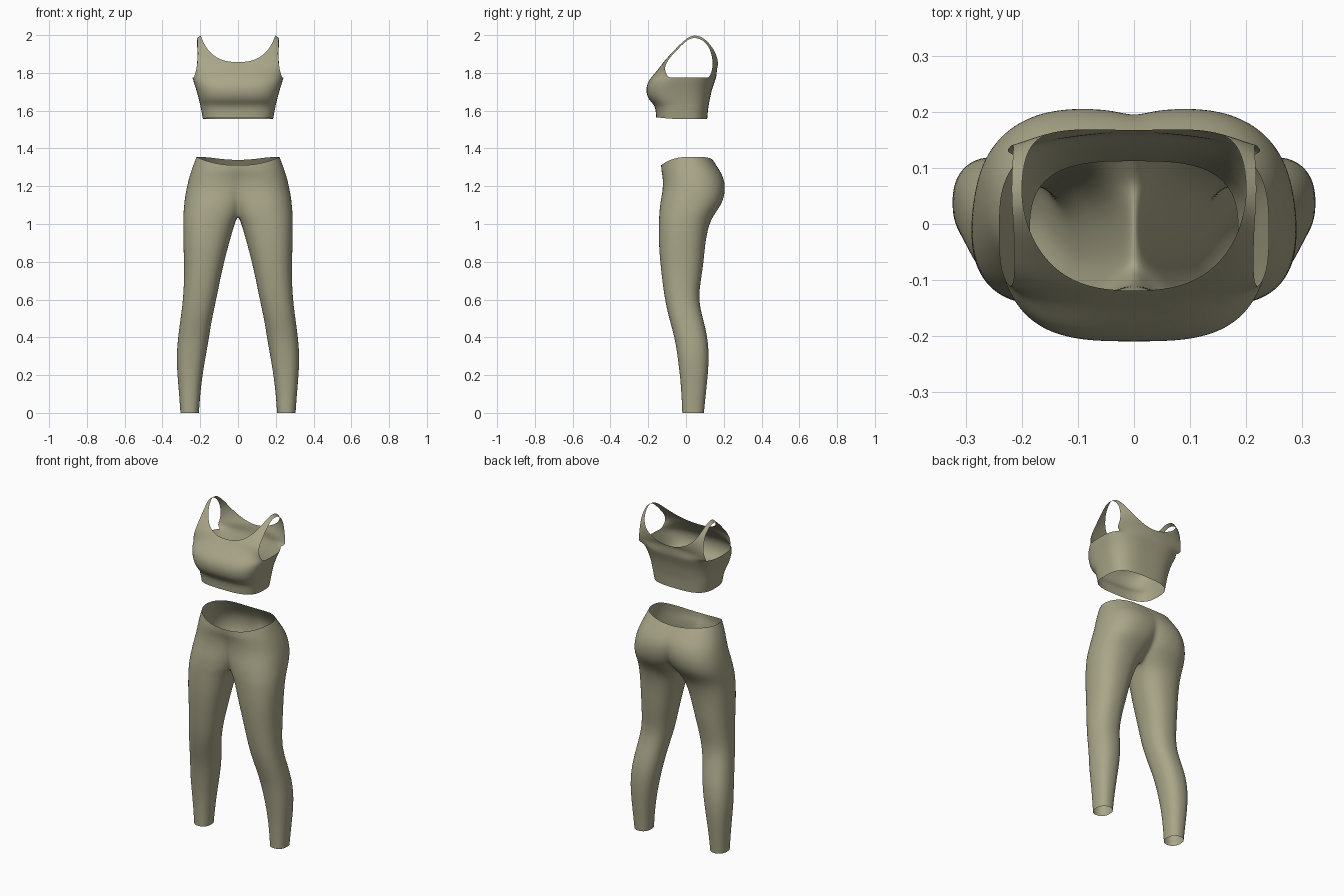
import bpy
import bmesh
from math import sin, cos, radians
from mathutils import Vector

default = bpy.data.objects.get("Cube")
if default:
    bpy.data.objects.remove(default, do_unlink=True)

fabric = bpy.data.materials.new("olive_fabric")
fabric.use_nodes = True
colour = (0.40, 0.38, 0.25, 1)
fabric.diffuse_color = colour
bsdf = fabric.node_tree.nodes["Principled BSDF"]
bsdf.inputs["Base Color"].default_value = colour
bsdf.inputs["Roughness"].default_value = 0.8


def power(value, p):
    """Signed power, used for rounded-box cross-sections."""
    return abs(value) ** p * (1 if value >= 0 else -1)


def steps(start, end, count):
    return [start + (end - start) * i / count for i in range(count + 1)]


def skin(bm, rows, closed=False):
    """Join consecutive rows of points with quads."""
    grid = [[bm.verts.new(p) for p in row] for row in rows]
    for low, high in zip(grid, grid[1:]):
        n = len(low)
        for i in range(n if closed else n - 1):
            k = (i + 1) % n
            bm.faces.new((low[i], low[k], high[k], high[i]))


def finish(name, bm):
    """Weld the half garment, mirror it and smooth it."""
    bmesh.ops.remove_doubles(bm, verts=bm.verts, dist=0.0005)
    bmesh.ops.recalc_face_normals(bm, faces=bm.faces)
    mesh = bpy.data.meshes.new(name)
    bm.to_mesh(mesh)
    bm.free()
    mesh.materials.append(fabric)
    mesh.polygons.foreach_set("use_smooth", [True] * len(mesh.polygons))
    obj = bpy.data.objects.new(name, mesh)
    bpy.context.collection.objects.link(obj)
    mirror = obj.modifiers.new("mirror", "MIRROR")
    mirror.use_clip = True
    mirror.merge_threshold = 0.0005
    smooth = obj.modifiers.new("smooth", "SUBSURF")
    smooth.levels = smooth.render_levels = 2
    return obj


# Leggings: leg stations as height, outer x, inner x, front y, back y
LEG = [
    (0, .305, .207, -.02, .095),
    (.1, .312, .2, -.024, .105),
    (.2, .321, .188, -.032, .116),
    (.3, .326, .171, -.045, .122),
    (.4, .318, .153, -.06, .115),
    (.5, .304, .138, -.09, .09),
    (.6, .291, .115, -.112, .065),
    (.7, .286, .096, -.126, .079),
    (.8, .286, .073, -.137, .094),
    (.9, .29, .047, -.145, .102),
    (1, .291, .018, -.144, .122),
]
# Hip stations as height, outer x, centre-line wrap angle, front y, back y
HIP = [
    (1.05, .29, 60, -.143, .15),
    (1.1, .286, 44, -.139, .187),
    (1.15, .28, 33, -.129, .204),
    (1.2, .27, 25, -.122, .208),
    (1.25, .258, 17, -.124, .198),
    (1.3, .241, 9, -.131, .173),
    (1.355, .22, 0, -.132, .142),
]
CURVE = 0.87
OUTER_STEPS, INNER_STEPS = 24, 6


def leg_ring(z, outer, inner, front, back):
    cx, rx = (outer + inner) / 2, (outer - inner) / 2
    cy, ry = (front + back) / 2, (back - front) / 2
    angles = steps(-150, 150, OUTER_STEPS) + steps(150, 210, INNER_STEPS)[1:-1]
    return [(cx + rx * power(cos(radians(a)), CURVE),
             cy + ry * power(sin(radians(a)), CURVE), z) for a in angles]


def hip_ring(z, outer, wrap, front, back):
    reach = sin(radians(wrap)) ** CURVE
    rx = outer / (1 + reach)
    cy, ry = (front + back) / 2, (back - front) / 2
    tilt = max(0, (z - 1.25) * 10)
    ring = []
    for a in steps(-90 - wrap, 90 + wrap, OUTER_STEPS):
        s, c = sin(radians(a)), cos(radians(a))
        # the waist edge dips at the front and slightly at the back
        dip = .042 * max(0, -s) ** 2 + .015 * max(0, s) ** 6
        ring.append(Vector((max(0, rx * (reach + power(c, CURVE))),
                            cy + ry * power(s, CURVE), z - tilt * dip)))
    ring[0].x = ring[-1].x = 0
    return ring


bm = bmesh.new()
hips = [hip_ring(*station) for station in HIP]
gusset = [hips[0][-1].lerp(hips[0][0], f) for f in steps(0, 1, INNER_STEPS)][1:-1]
skin(bm, [leg_ring(*station) for station in LEG] + [hips[0] + gusset], closed=True)
skin(bm, hips)
finish("leggings", bm)

# Top: chest band stations as height, half width, front y, back y
BAND = [
    (1.555, .186, -.158, .112),
    (1.6, .194, -.16, .116),
    (1.63, .2, -.168, .12),
    (1.655, .206, -.194, .125),
    (1.685, .214, -.208, .131),
    (1.72, .224, -.211, .14),
    (1.75, .234, -.202, .151),
    (1.775, .241, -.185, .16),
]
# Neckline edge and armhole edge, from the chest over the shoulder to the back
NECK = [
    (0, -.15, 1.815), (0, -.12, 1.855), (.07, -.116, 1.861),
    (.125, -.094, 1.886), (.16, -.06, 1.922), (.182, -.025, 1.958),
    (.195, .015, 1.991), (.2, .045, 2), (.2, .085, 1.992),
    (.192, .125, 1.955), (.175, .152, 1.915), (.14, .167, 1.877),
    (.07, .17, 1.842), (0, .166, 1.832), (0, .163, 1.803),
]
ARMHOLE = [
    (.224, -.11, 1.803), (.218, -.112, 1.832), (.214, -.1, 1.86),
    (.213, -.079, 1.888), (.213, -.052, 1.916), (.214, -.015, 1.955),
    (.216, .015, 1.979), (.218, .045, 1.987), (.218, .08, 1.979),
    (.216, .115, 1.95), (.215, .134, 1.905), (.215, .141, 1.865),
    (.218, .141, 1.835), (.222, .136, 1.808), (.229, .128, 1.787),
]
PANEL_STEPS = 12
BOXY = 0.65
band_angles = (steps(-90, -18, PANEL_STEPS) + steps(-18, 41, 10)[1:-1]
               + steps(41, 90, PANEL_STEPS))


def band_ring(z, width, front, back):
    cy, ry = (front + back) / 2, (back - front) / 2
    ring = []
    for a in band_angles:
        s, c = sin(radians(a)), cos(radians(a))
        # the hem is a little higher at the front
        lift = .01 * max(0, -s) if z < 1.56 else 0
        ring.append(Vector((width * power(c, BOXY),
                            cy + ry * power(s, BOXY), z + lift)))
    ring[0].x = ring[-1].x = 0
    return ring


def bulge(row):
    """Offset of each point from the straight line between the row ends."""
    return [p - row[0].lerp(row[-1], i / PANEL_STEPS) for i, p in enumerate(row)]


bm = bmesh.new()
rings = [band_ring(*station) for station in BAND]
skin(bm, rings)

# One ribbon forms the front panel, shoulder strap and back panel
chest = rings[-1][:PANEL_STEPS + 1]
shoulder_blade = rings[-1][:-PANEL_STEPS - 2:-1]
chest_bulge, back_bulge = bulge(chest), bulge(shoulder_blade)
ribbon = [chest]
for j, (n, a) in enumerate(zip(NECK, ARMHOLE)):
    n, a = Vector(n), Vector(a)
    from_back = len(NECK) - 1 - j
    offsets = chest_bulge if j < from_back else back_bulge
    fade = 0.55 ** (min(j, from_back) + 1) if min(j, from_back) < 5 else 0
    ribbon.append([n.lerp(a, i / PANEL_STEPS) + offsets[i] * fade
                   for i in range(PANEL_STEPS + 1)])
ribbon.append(shoulder_blade)
skin(bm, ribbon)
finish("crop_top", bm)
